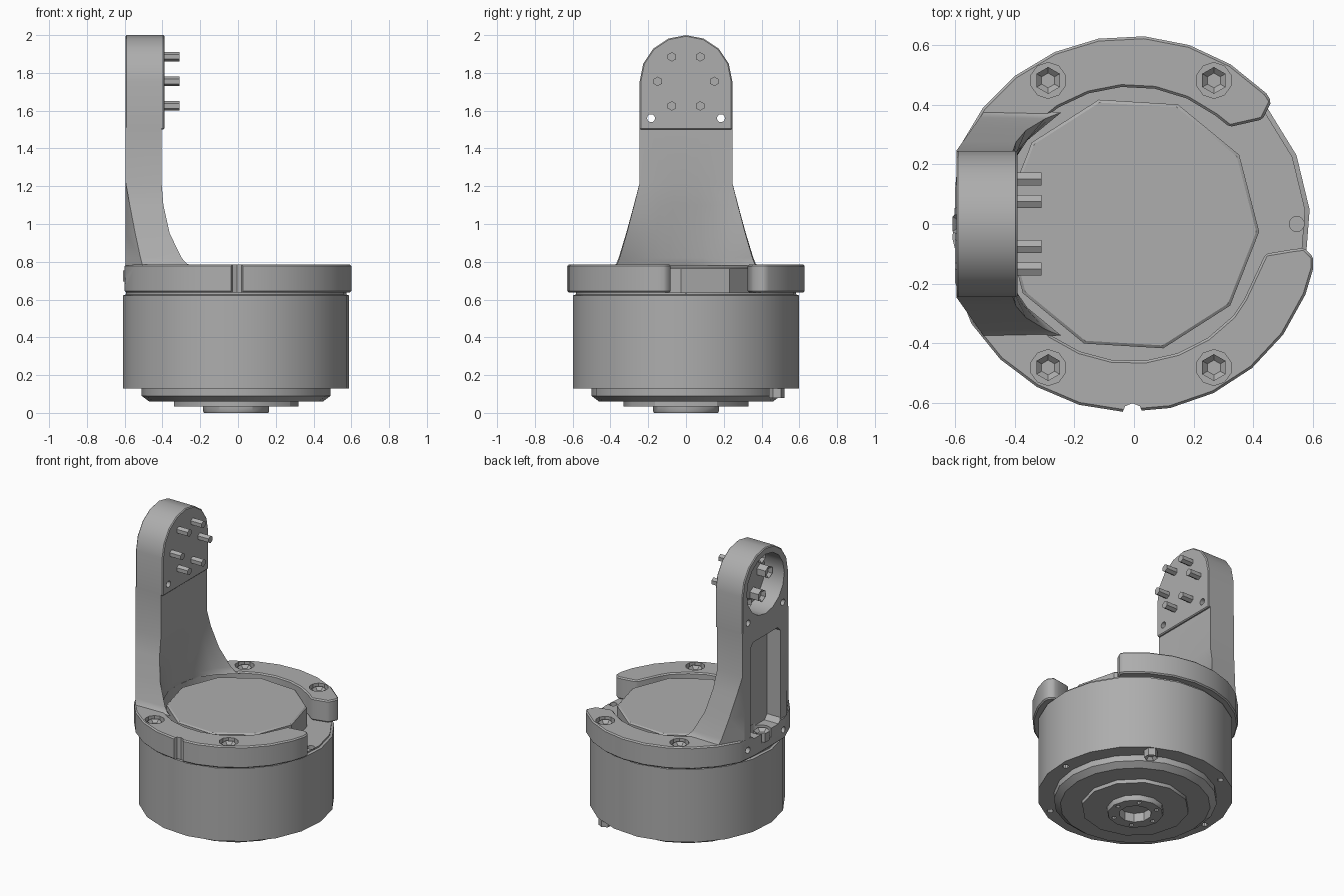
import bpy, bmesh
from math import sin, cos, pi, radians, sqrt
from mathutils import Matrix, Vector

cube = bpy.data.objects.get("Cube")
if cube:
    bpy.data.objects.remove(cube)

grey = bpy.data.materials.new("machined_grey")
grey.use_nodes = True
grey.diffuse_color = (0.42, 0.42, 0.42, 1)
grey.node_tree.nodes["Principled BSDF"].inputs["Base Color"].default_value = grey.diffuse_color

CX = -0.01                      # axis of the round housing
TO_X = Matrix.Rotation(pi / 2, 4, "Y")


def make(name, bm):
    bmesh.ops.recalc_face_normals(bm, faces=bm.faces[:])
    mesh = bpy.data.meshes.new(name)
    bm.to_mesh(mesh)
    bm.free()
    mesh.materials.append(grey)
    ob = bpy.data.objects.new(name, mesh)
    bpy.context.collection.objects.link(ob)
    return ob


def activate(ob):
    bpy.ops.object.select_all(action="DESELECT")
    ob.select_set(True)
    bpy.context.view_layer.objects.active = ob


def smooth(ob, angle=30):
    activate(ob)
    bpy.ops.object.shade_smooth_by_angle(angle=radians(angle))


def apply(ob, mod):
    activate(ob)
    bpy.ops.object.modifier_apply(modifier=mod.name)


def bevel(ob, width):
    mod = ob.modifiers.new("edge", "BEVEL")
    mod.width, mod.segments, mod.angle_limit = width, 1, radians(40)
    mod.limit_method = "ANGLE"
    apply(ob, mod)


def boolean(ob, tools, operation="DIFFERENCE"):
    for tool in tools:
        mod = ob.modifiers.new("cut", "BOOLEAN")
        mod.object, mod.operation, mod.solver = tool, operation, "EXACT"
        apply(ob, mod)


def loft(name, sections):
    """Skin closed loops of equal length and cap both ends."""
    bm = bmesh.new()
    loops = [[bm.verts.new(p) for p in s] for s in sections]
    n = len(loops[0])
    for a, b in zip(loops, loops[1:]):
        for i in range(n):
            j = (i + 1) % n
            bm.faces.new((a[i], a[j], b[j], b[i]))
    bm.faces.new(loops[0])
    bm.faces.new(loops[-1])
    return make(name, bm)


def lathe(name, profile, sides, turn=0):
    """Solid of revolution about the housing axis from (radius, z) pairs."""
    ring = [2 * pi * i / sides + turn for i in range(sides)]
    return loft(name, [[(CX + r * cos(a), r * sin(a), z) for a in ring] for r, z in profile])


def rod(name, start, end, radius, sides=16):
    """Straight prism between two points."""
    start, end = Vector(start), Vector(end)
    bm = bmesh.new()
    place = Matrix.Translation((start + end) / 2) @ (end - start).to_track_quat("Z", "Y").to_matrix().to_4x4()
    bmesh.ops.create_cone(bm, cap_ends=True, segments=sides, radius1=radius, radius2=radius,
                          depth=(end - start).length, matrix=place)
    return make(name, bm)


def hex_bolt(name, seat, top, radius=0.045):
    """Hexagonal head with a sunken hexagonal socket at the top end."""
    ob = rod(name, seat, top, radius, 6)
    axis = (Vector(top) - Vector(seat)).normalized()
    bm = bmesh.new()
    bm.from_mesh(ob.data)
    bm.normal_update()
    cap = max(bm.faces, key=lambda f: f.normal.dot(axis))
    bmesh.ops.inset_region(bm, faces=[cap], thickness=radius * 0.45)
    bmesh.ops.translate(bm, verts=cap.verts[:], vec=-axis * 0.02)
    bm.to_mesh(ob.data)
    bm.free()
    return ob


def polar(r, deg):
    return CX + r * cos(radians(deg)), r * sin(radians(deg))


# Round housing with the stepped underside
housing = lathe("housing", [(0.6, 0.13), (0.6, 0.622), (0.585, 0.627), (0.585, 0.637)], 20, 0.08)
base_lip = lathe("base_lip", [(0.46, 0.06), (0.5, 0.09), (0.5, 0.14)], 20)
base_plate = lathe("base_plate", [(0.33, 0.035), (0.33, 0.07)], 12)
hub = lathe("base_hub", [(0.17, 0), (0.175, 0.01), (0.175, 0.04)], 12)
cap = lathe("top_cap", [(0.43, 0.62), (0.43, 0.765), (0.42, 0.772)], 10, -0.06)

# Horseshoe clamp ring: outer arc, lower tip, inner arc, upper tip
outline = [polar(0.63, a) for a in range(44, 347, 14)]
outline = [(max(x, -0.6), y) for x, y in outline]
outline += [(0.60, -0.15), (0.60, -0.11), (0.57, -0.08), (0.53, -0.085), (0.44, -0.1), (0.37, -0.25)]
outline += [polar(0.46, a) for a in range(318, 51, -14)]
outline += [(0.32, 0.325), (0.43, 0.35), (0.46, 0.41)]
clamp = loft("clamp_ring", [[(x, y, z) for x, y in outline] for z in (0.637, 0.785)])
bevel(clamp, 0.008)


# Upright arm: flared stem
def stem_section(z, t):
    def mix(a, b):
        return a + (b - a) * t
    outer = (mix(-0.595, -0.51), mix(0.245, 0.365))
    inner_y = mix(0.245, 0.36)
    half = [(-0.595, 0.225), outer]
    for f in (1, 0.75, 0.5, 0.25):
        y = inner_y * f
        half.append((mix(-0.405, CX - sqrt(0.45 ** 2 - y * y)), y))
    mid = [(mix(-0.405, CX - 0.45), 0)]
    points = half + mid + [(x, -y) for x, y in reversed(half)]
    return [(x, y, z) for x, y in points]


arm = loft("arm", [stem_section(z, t) for z, t in
                   ((0.78, 1.12), (0.79, 1.03), (0.82, 0.93), (0.95, 0.6), (1.1, 0.26),
                    (1.22, 0), (1.51, 0))])

# Rounded arm head with the mounting pad
head = [(-0.245, 1.5), (0.245, 1.5)]
head += [(0.245 * cos(a * pi / 8), 1.755 + 0.245 * sin(a * pi / 8)) for a in range(9)]
arm_head = loft("arm_head", [[(x, y, z) for y, z in head] for x in (-0.595, -0.39)])
bevel(arm_head, 0.006)

# Cutters for recesses and screw holes
back_pocket = rod("cut_pocket", (-0.7, 0, 1.755), (-0.45, 0, 1.755), 0.2, 16)
slot = loft("cut_slot", [[(x, sy * y, z) for sy, y, z in
            ((-1, 0.13, 0.76), (1, 0.13, 0.76), (1, 0.16, 0.79), (1, 0.16, 1.38), (1, 0.13, 1.41),
             (-1, 0.13, 1.41), (-1, 0.16, 1.38), (-1, 0.16, 0.79))] for x in (-0.7, -0.495)])
foot_bore = rod("cut_foot", (-0.555, 0, 0.7), (-0.555, 0, 0.775), 0.068)
notch = rod("cut_notch", (-0.005, -0.635, 0.5), (-0.005, -0.635, 0.9), 0.035, 8)
pad_holes = [rod("cut_pad", (-0.7, y, 1.56), (-0.3, y, 1.56), 0.021) for y in (-0.185, 0.185)]
back_holes = [rod("cut_back", (-0.7, y, 0.7), (-0.54, y, 0.7), 0.021) for y in (-0.185, 0.185)]
bores = [rod("cut_bore", (*polar(0.555, a), 0.725), (*polar(0.555, a), 0.9), 0.06, 10)
         for a in (60, 120, 240, 300)]
rim_holes = [rod("cut_rim", (*polar(0.555, a), 0.0), (*polar(0.555, a), 0.18), 0.02, 10)
             for a in (0, 120, 180, 240, 300)]
rim_holes.append(rod("cut_rim", (*polar(0.555, 0), 0.55), (*polar(0.555, 0), 0.8), 0.025))
hub_bore = rod("cut_hub", (CX, 0, -0.1), (CX, 0, 0.06), 0.1, 10)
hub_holes = [rod("cut_hub", (*polar(0.138, a), -0.1), (*polar(0.138, a), 0.03), 0.014, 8)
             for a in range(0, 360, 60)]

boolean(arm_head, [back_pocket] + pad_holes)
boolean(arm, [slot])
boolean(clamp, [slot, foot_bore, notch] + bores + back_holes)
boolean(housing, rim_holes)
boolean(base_plate, [hub_bore])
boolean(hub, [hub_bore] + hub_holes)

for cutter in [ob for ob in bpy.data.objects if ob.name.startswith("cut_")]:
    bpy.data.objects.remove(cutter)

# Clamp bolts, foot bolt and the bolt under the rim
for a in (60, 120, 240, 300):
    x, y = polar(0.555, a)
    hex_bolt("clamp_bolt", (x, y, 0.72), (x, y, 0.772))
hex_bolt("foot_bolt", (-0.565, 0, 0.695), (-0.565, 0, 0.755), 0.05)
x, y = polar(0.555, 60)
hex_bolt("rim_bolt", (x, y, 0.14), (x, y, 0.08), 0.042)

# Six pad bolts running through the arm head
for i in range(6):
    y, z = 0.15 * cos(i * pi / 3), 1.755 + 0.15 * sin(i * pi / 3)
    rod("pad_bolt_shank", (-0.455, y, z), (-0.31, y, z), 0.025, 6)
    hex_bolt("pad_bolt_head", (-0.445, y, z), (-0.515, y, z), 0.042)

for part in (housing, base_lip, base_plate, hub, cap, clamp, arm, arm_head):
    smooth(part)
